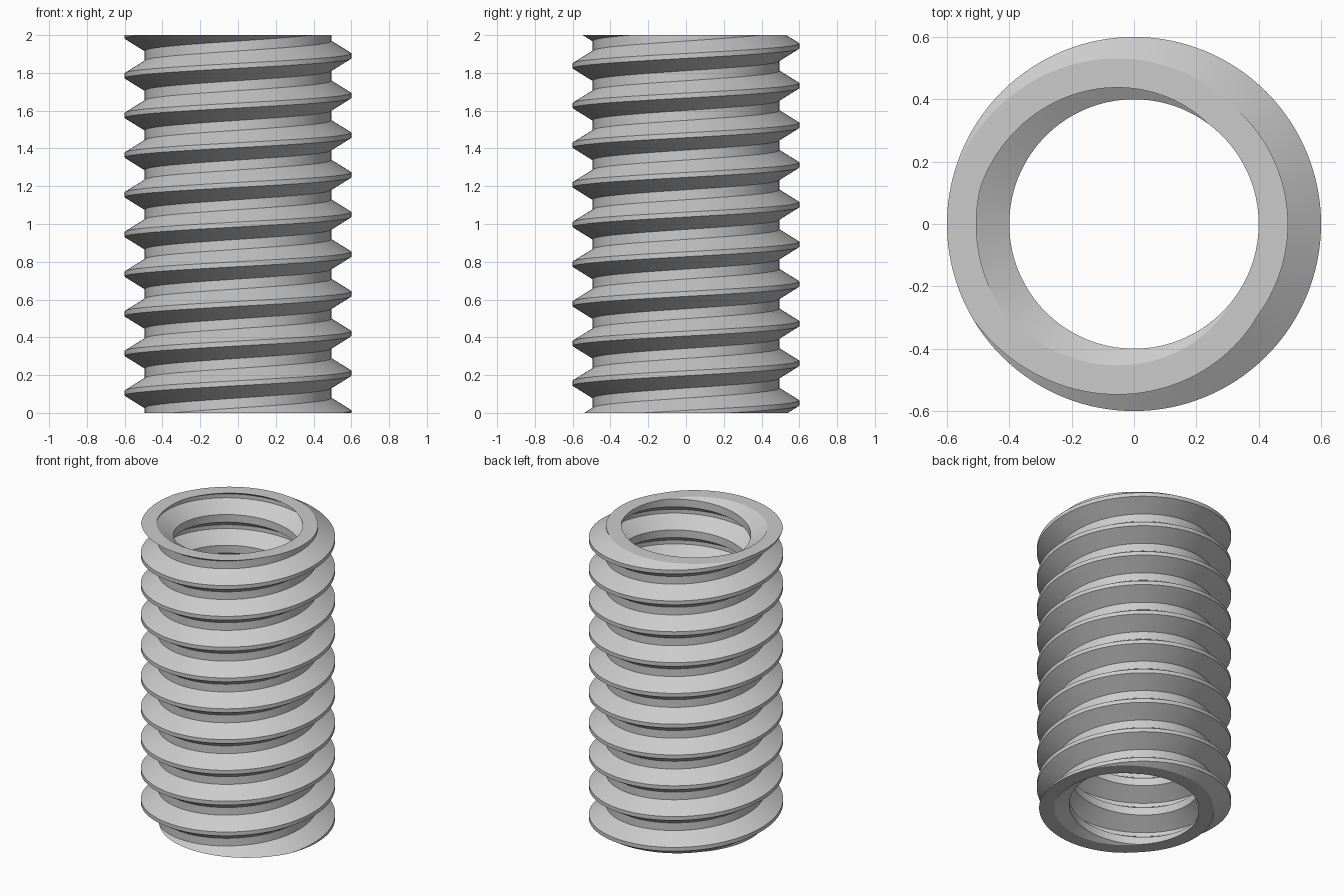
import bpy
import bmesh
import math

# Remove the default object
cube = bpy.data.objects.get("Cube")
if cube:
    bpy.data.objects.remove(cube, do_unlink=True)

PITCH = 0.21
HEIGHT = 2.0
DEPTH = 0.106
STEPS = 128
TURNS = range(-2, 12)

# Thread profile over one pitch: (fraction of pitch, share of depth)
PROFILE = [(-0.0625, 1), (0.0625, 1), (0.375, 0), (0.625, 0)]

metal = bpy.data.materials.new("light grey metal")
metal.use_nodes = True
grey = (0.6, 0.6, 0.6, 1)
metal.diffuse_color = grey
metal.node_tree.nodes["Principled BSDF"].inputs["Base Color"].default_value = grey


def add_thread(bm, root_radius):
    """Sweep the profile around z, rising one pitch per turn."""
    columns = []
    for j in range(STEPS):
        angle = math.tau * j / STEPS
        column = []
        for turn in TURNS:
            for along, share in PROFILE:
                r = root_radius + DEPTH * share
                z = PITCH * (turn + along + j / STEPS)
                column.append(bm.verts.new((r * math.cos(angle), r * math.sin(angle), z)))
        columns.append(column)
    for j in range(STEPS):
        a = columns[j]
        # The last column joins the first one a full pitch higher
        b = columns[j + 1] if j + 1 < STEPS else columns[0][len(PROFILE):]
        for i in range(min(len(a), len(b)) - 1):
            bm.faces.new((a[i], b[i], b[i + 1], a[i + 1]))


bm = bmesh.new()
add_thread(bm, 0.6 - DEPTH)  # outer thread
add_thread(bm, 0.4)          # matching thread inside the bore

# Cut both ends flat and close them with a ring
for z, direction in ((0, -1), (HEIGHT, 1)):
    bmesh.ops.bisect_plane(bm, geom=bm.verts[:] + bm.edges[:] + bm.faces[:], dist=1e-6,
                           plane_co=(0, 0, z), plane_no=(0, 0, direction), clear_outer=True)
    rim = [e for e in bm.edges if e.is_boundary and all(abs(v.co.z - z) < 1e-4 for v in e.verts)]
    bmesh.ops.triangle_fill(bm, edges=rim, use_beauty=True, normal=(0, 0, direction))
bmesh.ops.recalc_face_normals(bm, faces=bm.faces[:])

mesh = bpy.data.meshes.new("threaded_sleeve")
bm.to_mesh(mesh)
bm.free()
mesh.materials.append(metal)
sleeve = bpy.data.objects.new("threaded_sleeve", mesh)
bpy.context.collection.objects.link(sleeve)

# Smooth around the thread, crisp at its edges
bpy.ops.object.select_all(action="DESELECT")
sleeve.select_set(True)
bpy.context.view_layer.objects.active = sleeve
bpy.ops.object.shade_smooth_by_angle(angle=math.radians(20))
